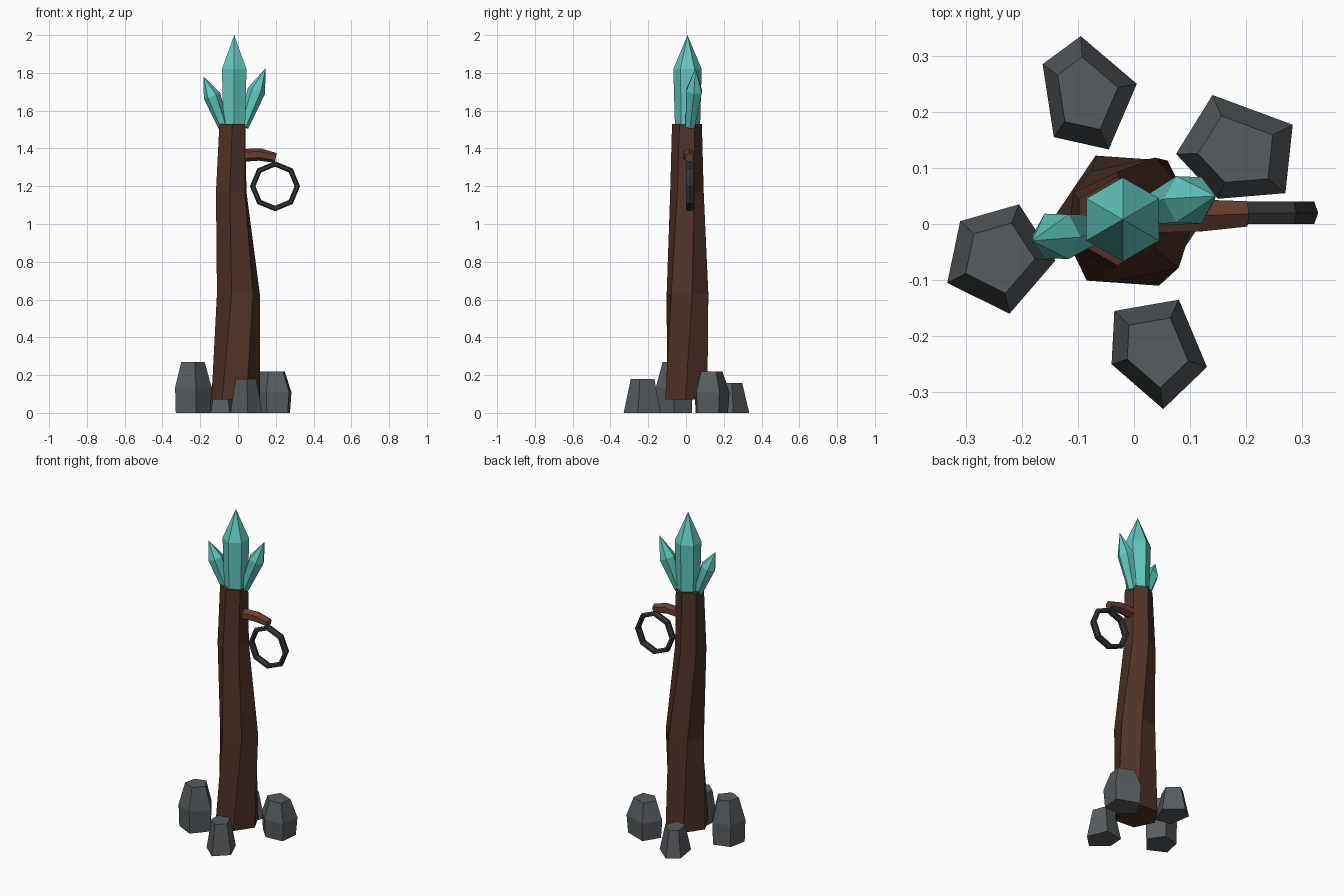
import bpy, bmesh, math
from mathutils import Vector

if "Cube" in bpy.data.objects:
    bpy.data.objects.remove(bpy.data.objects["Cube"])


def material(name, rgb):
    m = bpy.data.materials.new(name)
    lin = [((c / 255 + 0.055) / 1.055) ** 2.4 for c in rgb]
    m.diffuse_color = (*lin, 1)
    m.use_nodes = True
    m.node_tree.nodes["Principled BSDF"].inputs["Base Color"].default_value = m.diffuse_color
    return m


BARK = material("dark bark", (78, 50, 41))
BRANCH = material("branch bark", (100, 62, 50))
STONE = material("grey stone", (88, 92, 95))
IRON = material("dark iron", (52, 54, 56))
CRYSTAL = material("teal crystal", (98, 200, 188))


def loft(name, rings, mat, tip=None):
    """Skin a stack of equal rings, capped at both ends or closed to a tip."""
    bm = bmesh.new()
    rows = [[bm.verts.new(p) for p in ring] for ring in rings]
    n = len(rows[0])
    for a, b in zip(rows, rows[1:]):
        for i in range(n):
            j = (i + 1) % n
            bm.faces.new((a[i], a[j], b[j], b[i]))
    bm.faces.new(rows[0][::-1])
    if tip is None:
        bm.faces.new(rows[-1])
    else:
        t = bm.verts.new(tip)
        for i in range(n):
            bm.faces.new((rows[-1][i], rows[-1][(i + 1) % n], t))
    bmesh.ops.recalc_face_normals(bm, faces=bm.faces)
    me = bpy.data.meshes.new(name)
    bm.to_mesh(me)
    bm.free()
    me.materials.append(mat)
    ob = bpy.data.objects.new(name, me)
    bpy.context.collection.objects.link(ob)
    return ob


def ring(center, r, axis=(0, 0, 1), n=6, turn=0.0):
    """Regular polygon around a point, square to the given axis."""
    w = Vector(axis).normalized()
    v = w.cross(Vector((1, 0, 0))) if abs(w.z) > 0.5 else w.cross(Vector((0, 0, 1)))
    v.normalize()
    u = v.cross(w)
    out = []
    for i in range(n):
        a = math.radians(turn) + i * math.tau / n
        out.append(Vector(center) + r * (u * math.cos(a) + v * math.sin(a)))
    return out


# Bent, gently twisting trunk
loft("trunk", [
    ring((-0.012, 0.006, 0.07), 0.129, turn=-4),
    ring((0.002, 0.008, 0.63), 0.116, turn=12),
    ring((-0.036, 0.005, 1.17), 0.089, turn=25),
    ring((-0.030, 0.005, 1.53), 0.079, turn=30),
], BARK)


# Crystals: narrow base, wide shoulder, sharp tip
def crystal(name, base, shoulder, tip, r0, r1, turn):
    axis = Vector(shoulder) - Vector(base)
    loft(name, [ring(base, r0, axis, turn=turn), ring(shoulder, r1, axis, turn=turn)],
         CRYSTAL, tip)


crystal("middle_crystal", (-0.02, 0.008, 1.50), (-0.02, 0.008, 1.82),
        (-0.02, 0.008, 2.0), 0.066, 0.075, 30)
crystal("left_crystal", (-0.075, -0.008, 1.51), (-0.138, -0.022, 1.68),
        (-0.182, -0.03, 1.78), 0.028, 0.046, 0)
crystal("right_crystal", (0.028, 0.022, 1.515), (0.098, 0.043, 1.705),
        (0.146, 0.05, 1.825), 0.028, 0.048, 0)

# Short crooked branch
loft("branch", [
    ring((0.0, 0.013, 1.362), 0.034, (1, 0, 0.1)),
    ring((0.115, 0.015, 1.368), 0.033, (1, 0, -0.1)),
    ring((0.20, 0.018, 1.350), 0.026, (1, 0, -0.2)),
], BRANCH)

# Eight-sided iron ring hanging from the branch
bpy.ops.mesh.primitive_torus_add(major_segments=8, minor_segments=6,
                                 major_radius=0.118, minor_radius=0.0145,
                                 location=(0.196, 0.02, 1.2),
                                 rotation=(math.pi / 2, 0, 0))
hoop = bpy.context.object
hoop.name = "hanging_ring"
hoop.scale.z = 1.6
hoop.data.materials.append(IRON)

# Five-sided stones: footprint, height, foot scale, widest height fraction
stones = {
    "left_stone": ([(-0.31, 0.005), (-0.205, 0.035), (-0.14, -0.065),
                    (-0.222, -0.16), (-0.333, -0.105)], 0.27, 0.96, 0.5),
    "right_stone": ([(0.14, 0.23), (0.283, 0.177), (0.27, 0.055),
                     (0.15, 0.045), (0.075, 0.125)], 0.22, 0.92, 0.5),
    "back_stone": ([(-0.095, 0.335), (0.005, 0.25), (-0.045, 0.133),
                    (-0.143, 0.155), (-0.163, 0.285)], 0.157, 1.0, 0.0),
    "front_stone": ([(-0.035, -0.155), (0.08, -0.135), (0.13, -0.255),
                     (0.052, -0.33), (-0.04, -0.25)], 0.18, 1.0, 0.0),
}
for name, (foot, h, foot_scale, widest) in stones.items():
    cx = sum(p[0] for p in foot) / 5
    cy = sum(p[1] for p in foot) / 5
    levels = [(foot_scale, 0.0), (1.0, widest * h), (0.64, h)]
    if widest == 0:
        levels = levels[1:]
    loft(name, [[(cx + (x - cx) * s, cy + (y - cy) * s, z) for x, y in foot]
                for s, z in levels], STONE)
